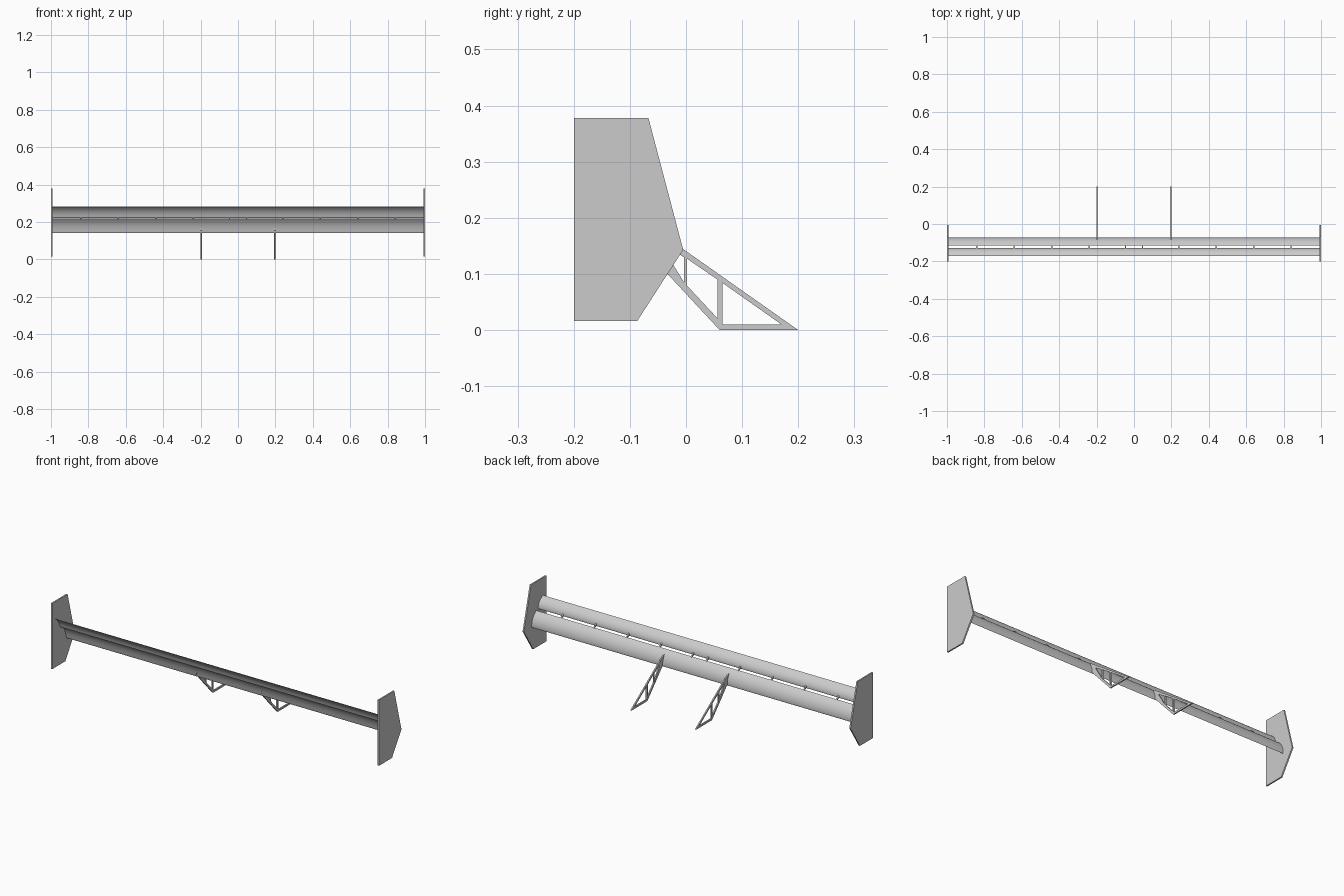
import bpy
from math import sqrt, radians
from mathutils import Matrix, Vector

if "Cube" in bpy.data.objects:
    bpy.data.objects.remove(bpy.data.objects["Cube"])

# local (x, y, z) -> world (y, z, x)
TO_SIDE = Matrix(((0, 0, 1, 0), (1, 0, 0, 0), (0, 1, 0, 0), (0, 0, 0, 1)))


def side_plate(name, loops, x, thick, smooth=False):
    """Extrude a side-view (y, z) outline along x; extra loops become holes."""
    curve = bpy.data.curves.new(name, 'CURVE')
    curve.dimensions = '2D'
    curve.fill_mode = 'BOTH'
    curve.extrude = thick / 2
    for pts in loops:
        sp = curve.splines.new('POLY')
        sp.points.add(len(pts) - 1)
        for p, (y, z) in zip(sp.points, pts):
            p.co = (y, z, 0, 1)
        sp.use_cyclic_u = True
    tmp = bpy.data.objects.new(name + "_tmp", curve)
    bpy.context.collection.objects.link(tmp)
    bpy.context.view_layer.update()
    dg = bpy.context.evaluated_depsgraph_get()
    mesh = bpy.data.meshes.new_from_object(tmp.evaluated_get(dg))
    bpy.data.objects.remove(tmp)
    mesh.transform(Matrix.Translation((x, 0, 0)) @ TO_SIDE)
    mesh.name = name
    ob = bpy.data.objects.new(name, mesh)
    bpy.context.collection.objects.link(ob)
    bpy.ops.object.select_all(action='DESELECT')
    ob.select_set(True)
    bpy.context.view_layer.objects.active = ob
    # weld the caps to the rim
    bpy.ops.object.mode_set(mode='EDIT')
    bpy.ops.mesh.select_all(action='SELECT')
    bpy.ops.mesh.remove_doubles(threshold=0.00005)
    bpy.ops.mesh.normals_make_consistent(inside=False)
    bpy.ops.object.mode_set(mode='OBJECT')
    if smooth:
        bpy.ops.object.shade_smooth_by_angle(angle=radians(35))
    else:
        bpy.ops.object.shade_flat()
    return ob


def foil(lead, bulge, trail, thick, n=16):
    """Cambered aerofoil section on a bent centre line, round nose, thin tail."""
    a, b, c = Vector(lead), Vector(bulge), Vector(trail)
    outer, inner = [], []
    for i in range(n + 1):
        t = (i / n) ** 1.6
        p = a * (1 - t) ** 2 + b * 2 * t * (1 - t) + c * t * t
        d = ((b - a) * (1 - t) + (c - b) * t).normalized()
        nrm = Vector((d.y, -d.x))
        h = thick * (1.3 * sqrt(t) * (1 - t) + 0.06 * t)
        outer.append(p + nrm * h)
        inner.append(p - nrm * h)
    return outer + inner[:0:-1]


# Two stacked wing elements
side_plate("main_wing", [foil((-0.075, 0.14), (-0.078, 0.192), (-0.114, 0.219), 0.008)],
           0, 1.985, True)
side_plate("upper_flap", [foil((-0.131, 0.222), (-0.134, 0.26), (-0.172, 0.281), 0.007)],
           0, 1.985, True)

for s, side in ((1, "right"), (-1, "left")):
    # End plates
    side_plate(side + "_end_plate",
               [[(-0.2, 0.016), (-0.087, 0.016), (-0.005, 0.143),
                 (-0.067, 0.378), (-0.2, 0.378)]], s * 0.996, 0.008)
    # Truss supports with cut-outs
    side_plate(side + "_support",
               [[(0.2, 0), (0.06, 0), (-0.033, 0.1), (-0.083, 0.155), (-0.087, 0.202)],
                [(0.065, 0.01), (0.17, 0.01), (0.065, 0.084)],
                [(0.056, 0.021), (0.056, 0.09), (0.002, 0.127), (0.002, 0.079)],
                [(-0.004, 0.086), (-0.004, 0.13), (-0.05, 0.16)]],
               s * 0.197, 0.007)
    # Small brackets bridging the slot
    for i, x in enumerate((0.045, 0.24, 0.44, 0.64, 0.84)):
        side_plate(f"{side}_slot_bracket_{i + 1}",
                   [[(-0.106, 0.212), (-0.112, 0.222), (-0.131, 0.236), (-0.133, 0.224)]],
                   s * x, 0.007)
